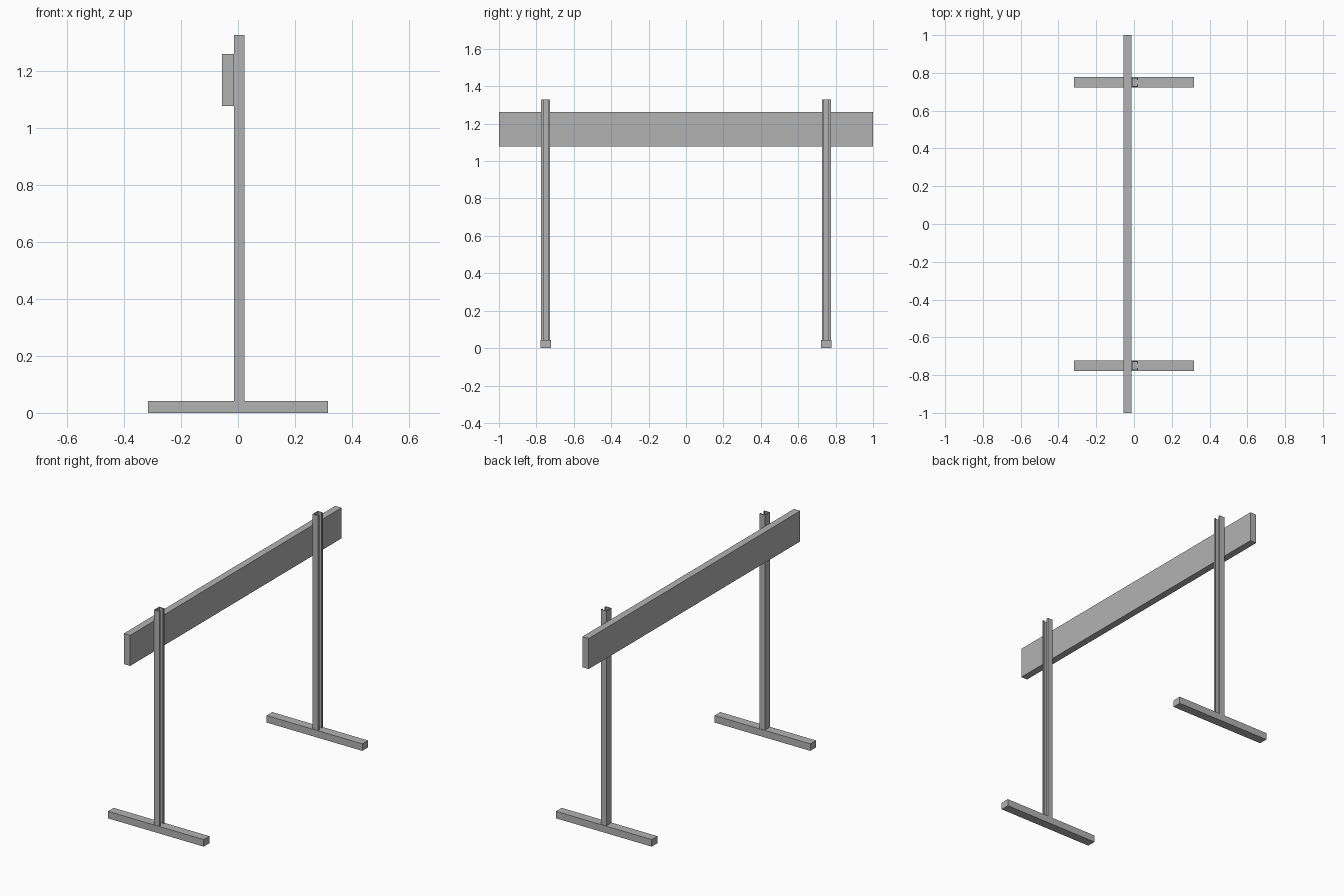
import bpy
import bmesh

default = bpy.data.objects.get("Cube")
if default:
    bpy.data.objects.remove(default, do_unlink=True)

grey = bpy.data.materials.new("plain_grey")
grey.use_nodes = True
grey.diffuse_color = (0.45, 0.45, 0.45, 1)
grey.node_tree.nodes["Principled BSDF"].inputs["Base Color"].default_value = grey.diffuse_color


def extrude_profile(name, points, z0, z1):
    """Closed xy outline raised from z0 to z1."""
    bm = bmesh.new()
    face = bm.faces.new([bm.verts.new((x, y, z0)) for x, y in points])
    raised = bmesh.ops.extrude_face_region(bm, geom=[face])["geom"]
    top = [v for v in raised if isinstance(v, bmesh.types.BMVert)]
    bmesh.ops.translate(bm, verts=top, vec=(0, 0, z1 - z0))
    bmesh.ops.recalc_face_normals(bm, faces=bm.faces)
    mesh = bpy.data.meshes.new(name)
    bm.to_mesh(mesh)
    bm.free()
    mesh.materials.append(grey)
    obj = bpy.data.objects.new(name, mesh)
    bpy.context.collection.objects.link(obj)
    return obj


def rectangle(x0, x1, y0, y1):
    return [(x0, y0), (x1, y0), (x1, y1), (x0, y1)]


# Lipped channel outline, open towards +x
back, front, half, wall, slot = -0.014, 0.022, 0.024, 0.005, 0.012
upper = [(back, half), (front, half), (front, slot), (front - wall, slot),
         (front - wall, half - wall), (back + wall, half - wall)]
channel = upper + [(x, -y) for x, y in reversed(upper)]

# Feet and posts at both ends
for end, y in (("front", -0.75), ("back", 0.75)):
    foot = extrude_profile(end + "_foot", rectangle(-0.317, 0.317, -0.027, 0.027), 0, 0.042)
    post = extrude_profile(end + "_post", channel, 0.042, 1.328)
    foot.location.y = post.location.y = y

# Long board fixed to the backs of the posts
extrude_profile("cross_board", rectangle(-0.056, -0.014, -1, 1), 1.078, 1.261)
